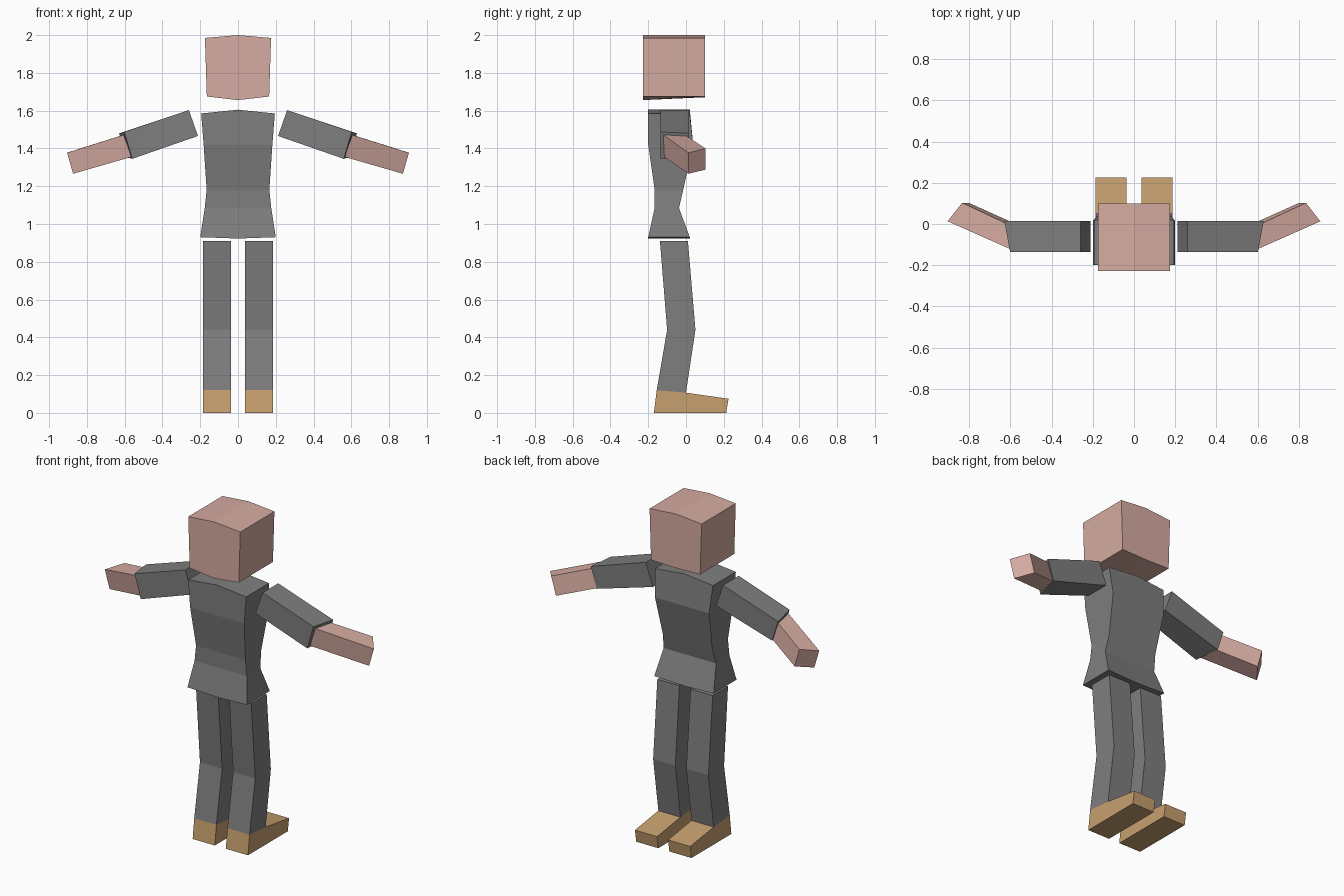
import bpy, bmesh

if "Cube" in bpy.data.objects:
    bpy.data.objects.remove(bpy.data.objects["Cube"])


def material(name, rgb):
    m = bpy.data.materials.new(name)
    m.diffuse_color = (*rgb, 1)
    m.use_nodes = True
    m.node_tree.nodes["Principled BSDF"].inputs["Base Color"].default_value = m.diffuse_color
    return m


GREY = material("grey cloth", (0.21, 0.21, 0.21))
SKIN = material("skin", (0.67, 0.41, 0.36))
TAN = material("tan shoe", (0.57, 0.35, 0.16))


def loft(name, rings, mat):
    """Skin and cap four-point rings, then mirror the half across x = 0."""
    bm = bmesh.new()
    loops = [[bm.verts.new(p) for p in r] for r in rings]
    n = len(loops[0])
    for a, b in zip(loops, loops[1:]):
        for i in range(n):
            j = (i + 1) % n
            bm.faces.new((a[i], a[j], b[j], b[i]))
    bm.faces.new(loops[0])
    bm.faces.new(loops[-1])
    bmesh.ops.recalc_face_normals(bm, faces=bm.faces)
    # drop the faces lying on the mirror plane
    inner = [f for f in bm.faces if all(abs(v.co.x) < 1e-5 for v in f.verts)]
    bmesh.ops.delete(bm, geom=inner, context='FACES')
    me = bpy.data.meshes.new(name)
    bm.to_mesh(me)
    bm.free()
    me.materials.append(mat)
    ob = bpy.data.objects.new(name, me)
    bpy.context.collection.objects.link(ob)
    mod = ob.modifiers.new("Mirror", 'MIRROR')
    mod.use_clip = True
    return ob


def half_ring(w, back, front, z_edge, z_back, z_front):
    """Half cross-section whose centre line may sit higher or lower."""
    return [(0, back, z_back), (w, back, z_edge), (w, front, z_edge), (0, front, z_front)]


def box_ring(x0, x1, back, front, z_back, z_front):
    return [(x0, back, z_back), (x1, back, z_back), (x1, front, z_front), (x0, front, z_front)]


# Head with ridged crown and chin
loft("head", [half_ring(0.165, -0.228, 0.10, 1.675, 1.656, 1.671),
              half_ring(0.175, -0.228, 0.10, 1.985, 2.0, 2.0)], SKIN)

# Torso: hem, front waist crease, waist, chest, shoulders
loft("torso", [half_ring(0.20, -0.20, 0.02, 0.93, 0.923, 0.923),
               half_ring(0.176, -0.166, -0.037, 1.085, 1.085, 1.085),
               half_ring(0.166, -0.166, -0.015, 1.18, 1.18, 1.18),
               half_ring(0.182, -0.20, 0.038, 1.42, 1.42, 1.42),
               half_ring(0.195, -0.20, 0.02, 1.585, 1.605, 1.605)], GREY)

# Upper arms (sleeves), sloping outwards
loft("upper_arms", [
    [(0.26, -0.135, 1.603), (0.26, 0.015, 1.603), (0.212, 0.015, 1.466), (0.212, -0.135, 1.466)],
    [(0.602, -0.135, 1.488), (0.63, 0.015, 1.48), (0.59, 0.015, 1.354), (0.56, -0.135, 1.345)]], GREY)

# Forearms, bent forwards
loft("forearms", [
    [(0.605, -0.12, 1.472), (0.625, 0.005, 1.465), (0.585, 0.005, 1.357), (0.565, -0.115, 1.355)],
    [(0.905, 0.013, 1.377), (0.835, 0.103, 1.40), (0.803, 0.103, 1.288), (0.873, 0.013, 1.266)]], SKIN)

# Legs, bent at the knee
X0, X1 = 0.037, 0.186
loft("legs", [box_ring(X0, X1, -0.155, 0.0, 0.12, 0.107),
              box_ring(X0, X1, -0.10, 0.05, 0.44, 0.44),
              box_ring(X0, X1, -0.138, 0.01, 0.91, 0.91)], GREY)

# Shoes: side profile extruded across the foot
shoe = [(-0.17, 0), (0.213, 0), (0.225, 0.075), (0.0, 0.107), (-0.155, 0.12)]
loft("shoes", [[(x, y, z) for y, z in shoe] for x in (X0, X1)], TAN)
